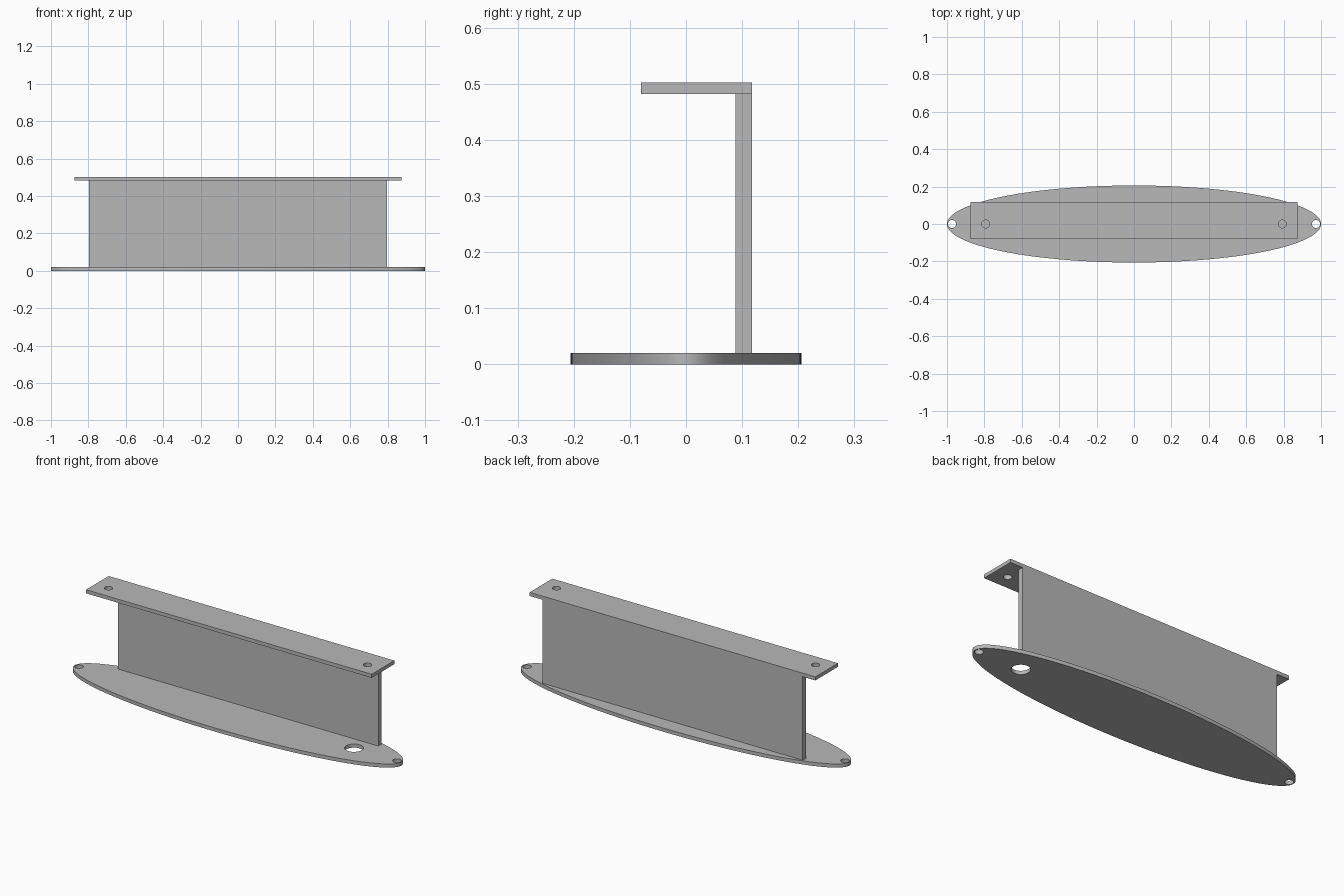
import bpy
import math

if "Cube" in bpy.data.objects:
    bpy.data.objects.remove(bpy.data.objects["Cube"])

# Single grey finish
grey = bpy.data.materials.new("grey")
grey.diffuse_color = (0.48, 0.48, 0.48, 1)
grey.use_nodes = True
grey.node_tree.nodes["Principled BSDF"].inputs["Base Color"].default_value = grey.diffuse_color


def box(name, x, y0, y1, z0, z1):
    """Box spanning -x..x, y0..y1, z0..z1."""
    bpy.ops.mesh.primitive_cube_add(size=1, location=(0, (y0 + y1) / 2, (z0 + z1) / 2))
    ob = bpy.context.object
    ob.name = name
    ob.scale = (2 * x, y1 - y0, z1 - z0)
    bpy.ops.object.transform_apply(location=True, rotation=False, scale=True)
    ob.data.materials.append(grey)
    return ob


def cylinder(name, x, z, rx, ry, depth, sides):
    """Upright elliptical cylinder centred at (x, 0, z)."""
    bpy.ops.mesh.primitive_cylinder_add(vertices=sides, radius=1, depth=depth, location=(x, 0, z))
    ob = bpy.context.object
    ob.name = name
    ob.scale = (rx, ry, 1)
    bpy.ops.object.transform_apply(location=True, rotation=False, scale=True)
    ob.data.materials.append(grey)
    return ob


def drill(ob, holes, z):
    """Cut round through-holes given as (x, radius)."""
    for x, r in holes:
        cutter = cylinder("hole_cutter", x, z, r, r, 0.1, 32)
        mod = ob.modifiers.new("hole", 'BOOLEAN')
        mod.operation = 'DIFFERENCE'
        mod.solver = 'EXACT'
        mod.object = cutter
        bpy.context.view_layer.objects.active = ob
        bpy.ops.object.modifier_apply(modifier=mod.name)
        bpy.data.objects.remove(cutter, do_unlink=True)


def smooth(ob):
    bpy.ops.object.select_all(action='DESELECT')
    ob.select_set(True)
    bpy.context.view_layer.objects.active = ob
    bpy.ops.object.shade_smooth_by_angle(angle=math.radians(30))


# Oval base with a fixing hole at each tip and one larger cable hole
base = cylinder("oval_base", 0, 0.01, 1.0, 0.206, 0.02, 128)
drill(base, [(-0.973, 0.022), (0.973, 0.022), (0.71, 0.047)], 0.01)
smooth(base)

# Upright web standing toward the back
box("upright_wall", 0.797, 0.088, 0.118, 0.02, 0.482)

# Top flange reaching forward, with a hole near each end
flange = box("top_flange", 0.874, -0.08, 0.118, 0.482, 0.502)
drill(flange, [(-0.793, 0.021), (0.793, 0.021)], 0.492)
smooth(flange)
